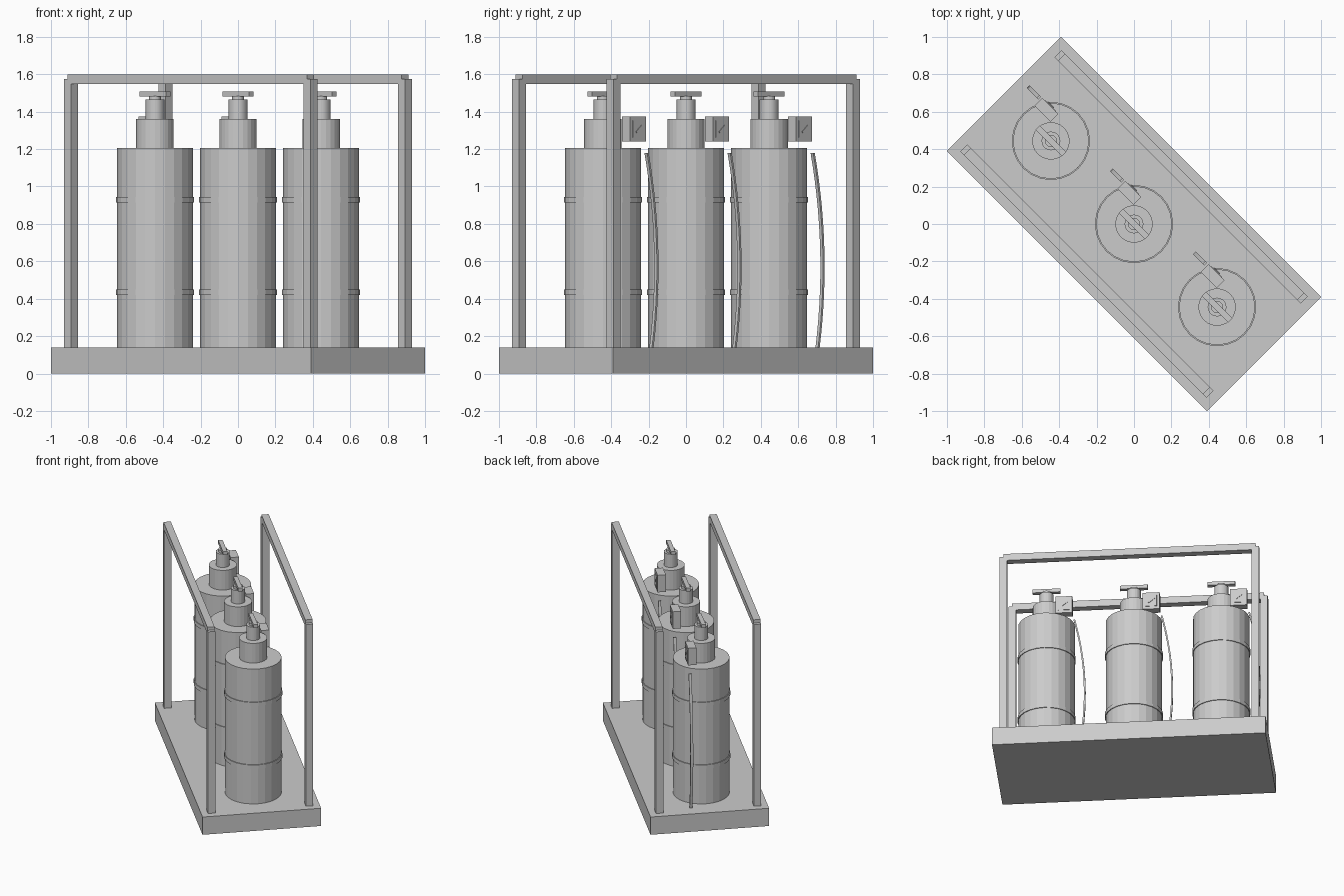
import bpy, bmesh, math
from mathutils import Matrix, Vector

cube = bpy.data.objects.get("Cube")
if cube:
    bpy.data.objects.remove(cube, do_unlink=True)

grey = bpy.data.materials.new("light_grey")
grey.use_nodes = True
colour = (0.6, 0.6, 0.6, 1)
grey.diffuse_color = colour
grey.node_tree.nodes["Principled BSDF"].inputs["Base Color"].default_value = colour

# The whole rack stands diagonally: x runs along its length, y across it
TURN = Matrix.Rotation(math.radians(-45), 4, "Z")


def finish(name, bm):
    bmesh.ops.recalc_face_normals(bm, faces=bm.faces)
    bmesh.ops.transform(bm, matrix=TURN, verts=bm.verts)
    mesh = bpy.data.meshes.new(name)
    bm.to_mesh(mesh)
    bm.free()
    mesh.materials.append(grey)
    obj = bpy.data.objects.new(name, mesh)
    bpy.context.collection.objects.link(obj)
    return obj


def box(name, low, high, tilt=0):
    """Box between two corners, optionally tilted about the y axis."""
    low, high = Vector(low), Vector(high)
    bm = bmesh.new()
    matrix = (Matrix.Translation((low + high) / 2) @ Matrix.Rotation(tilt, 4, "Y")
              @ Matrix.Diagonal((*(high - low), 1)))
    bmesh.ops.create_cube(bm, size=1, matrix=matrix)
    return finish(name, bm)


def cylinder(name, x, radius, bottom, top, sides=24):
    bm = bmesh.new()
    bmesh.ops.create_cone(bm, cap_ends=True, segments=sides, radius1=radius,
                          radius2=radius, depth=top - bottom,
                          matrix=Matrix.Translation((x, 0, (bottom + top) / 2)))
    return finish(name, bm)


def hose(name, x, y, bottom, top, steps=14):
    """Flat strap-like hose bowing away from the tank."""
    bm = bmesh.new()
    previous = None
    for i in range(steps + 1):
        z = bottom + (top - bottom) * i / steps
        bow = x - 0.285 + 0.2 * (z - 0.57) ** 2
        ring = [bm.verts.new((bow + dx, y + dy, z))
                for dx, dy in ((-0.006, -0.01), (0.006, -0.01),
                               (0.006, 0.01), (-0.006, 0.01))]
        if previous:
            for j in range(4):
                k = (j + 1) % 4
                bm.faces.new((previous[j], previous[k], ring[k], ring[j]))
        else:
            bm.faces.new(ring)
        previous = ring
    bm.faces.new(previous)
    return finish(name, bm)


# Base slab
BASE_TOP = 0.14
box("base", (-0.983, -0.431, 0), (0.983, 0.431, BASE_TOP))

# Two frames, each with two posts and a top rail
half = 0.0265
for side, y in (("front", -0.356), ("back", 0.356)):
    for end, x in (("right", -0.905), ("left", 0.905)):
        box(f"{side}_{end}_post", (x - half, y - half, BASE_TOP),
            (x + half, y + half, 1.575))
    box(f"{side}_rail", (-0.905, y - half, 1.547), (0.905, y + half, 1.6))

# Three tanks with valve, gauge and hose
for n, x in enumerate((-0.628, 0, 0.628), 1):
    cylinder(f"tank_{n}", x, 0.203, BASE_TOP, 1.205)
    for label, z in (("lower", 0.435), ("upper", 0.93)):
        cylinder(f"{label}_band_{n}", x, 0.209, z - 0.015, z + 0.015)
    cylinder(f"neck_{n}", x, 0.1, 1.205, 1.36)
    cylinder(f"valve_{n}", x, 0.05, 1.36, 1.465)
    cylinder(f"valve_stem_{n}", x, 0.032, 1.465, 1.485)
    box(f"valve_handle_{n}", (x - 0.1, -0.016, 1.481), (x + 0.1, 0.016, 1.508))
    # Gauge box with dial plate and needle
    box(f"gauge_{n}", (x - 0.195, 0.07, 1.24), (x - 0.074, 0.13, 1.375))
    box(f"gauge_dial_{n}", (x - 0.175, 0.128, 1.262), (x - 0.094, 0.134, 1.353))
    box(f"gauge_needle_{n}", (x - 0.165, 0.133, 1.304), (x - 0.11, 0.138, 1.312),
        math.radians(40))
    hose(f"hose_{n}", x, 0.119, BASE_TOP, 1.18)
